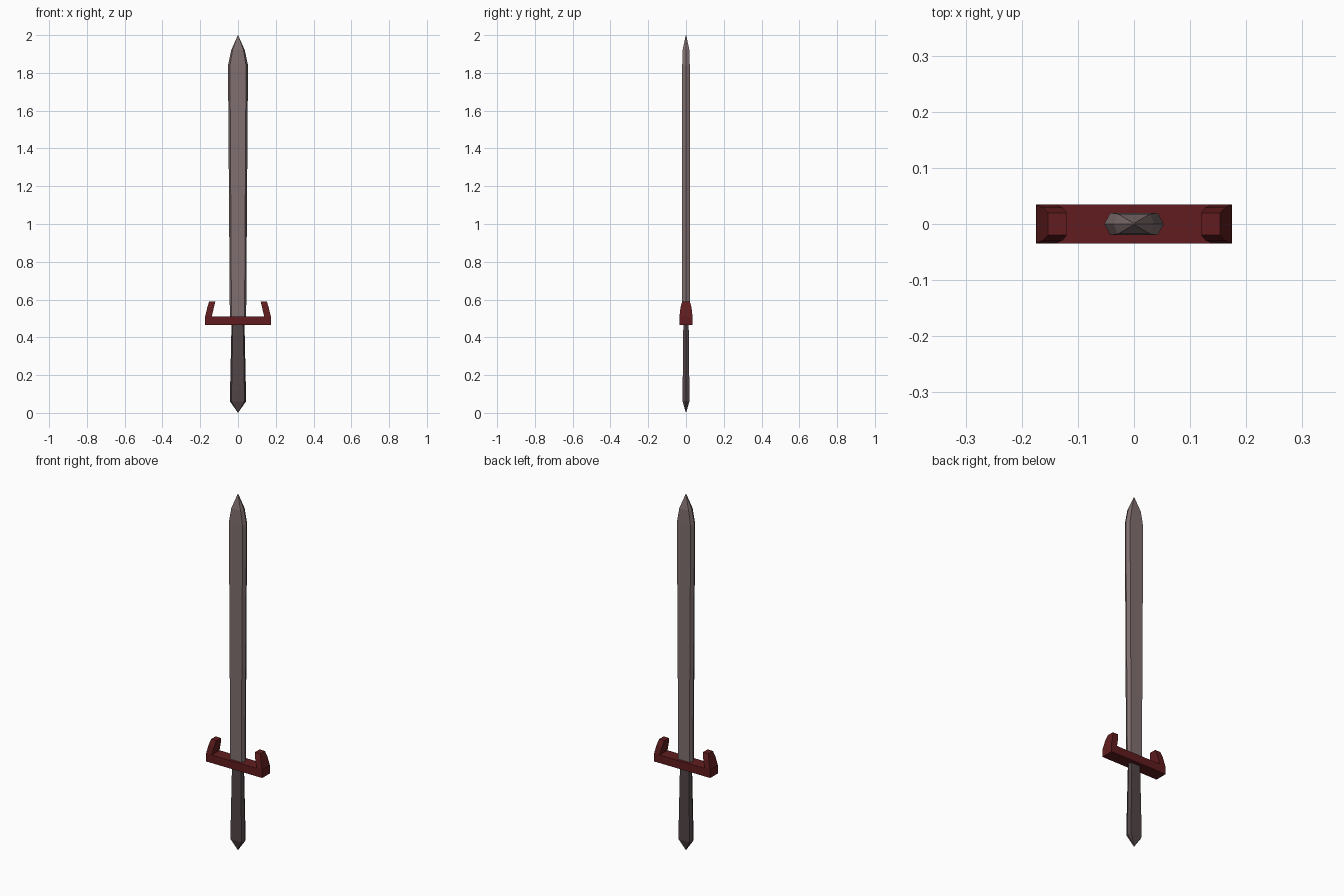
import bpy, bmesh

if "Cube" in bpy.data.objects:
    bpy.data.objects.remove(bpy.data.objects["Cube"])


def material(name, rgb):
    m = bpy.data.materials.new(name)
    m.diffuse_color = (*rgb, 1)
    m.use_nodes = True
    m.node_tree.nodes["Principled BSDF"].inputs["Base Color"].default_value = m.diffuse_color
    return m


def loft(name, rings, mat):
    """Skin a list of equal-length vertex rings and cap both ends."""
    bm = bmesh.new()
    loops = [[bm.verts.new(p) for p in r] for r in rings]
    n = len(rings[0])
    for a, b in zip(loops, loops[1:]):
        for i in range(n):
            j = (i + 1) % n
            bm.faces.new((a[i], a[j], b[j], b[i]))
    bm.faces.new(loops[0][::-1])
    bm.faces.new(loops[-1])
    bmesh.ops.remove_doubles(bm, verts=bm.verts, dist=0.0005)
    bmesh.ops.recalc_face_normals(bm, faces=bm.faces)
    me = bpy.data.meshes.new(name)
    bm.to_mesh(me)
    bm.free()
    me.materials.append(mat)
    ob = bpy.data.objects.new(name, me)
    bpy.context.collection.objects.link(ob)
    return ob


def hex_ring(z, w, t):
    """Flat-faced section with sharp side edges."""
    f = 0.8 * w
    return [(w, 0, z), (f, t, z), (-f, t, z), (-w, 0, z), (-f, -t, z), (f, -t, z)]


def rect_ring(z, x0, x1, t):
    return [(x0, -t, z), (x1, -t, z), (x1, t, z), (x0, t, z)]


steel = material("steel", (0.22, 0.16, 0.16))
grip = material("grip", (0.085, 0.06, 0.062))
red = material("dark_red", (0.12, 0.012, 0.013))

# Blade with a pointed tip
loft("blade", [hex_ring(z, w, t) for z, w, t in (
    (0.48, 0.043, 0.02), (1.84, 0.053, 0.02), (1.92, 0.036, 0.018),
    (1.997, 0.002, 0.002), (2.0, 0.0, 0.0))], steel)

# Handle, widening down to a pointed pommel
loft("handle", [hex_ring(z, w, t) for z, w, t in (
    (0.0, 0.0, 0.0), (0.003, 0.002, 0.001), (0.06, 0.042, 0.018),
    (0.12, 0.042, 0.018), (0.49, 0.034, 0.014))], grip)

# Crossguard bar
loft("guard_bar", [rect_ring(0.465, -0.175, 0.175, 0.035),
                   rect_ring(0.51, -0.175, 0.175, 0.035)], red)

# Tapered prongs leaning inward, mirrored left and right
prong = loft("guard_prongs", [rect_ring(0.505, 0.14, 0.175, 0.035),
                              rect_ring(0.56, 0.127, 0.162, 0.029),
                              rect_ring(0.59, 0.12, 0.153, 0.02)], red)
prong.modifiers.new("mirror", 'MIRROR')
